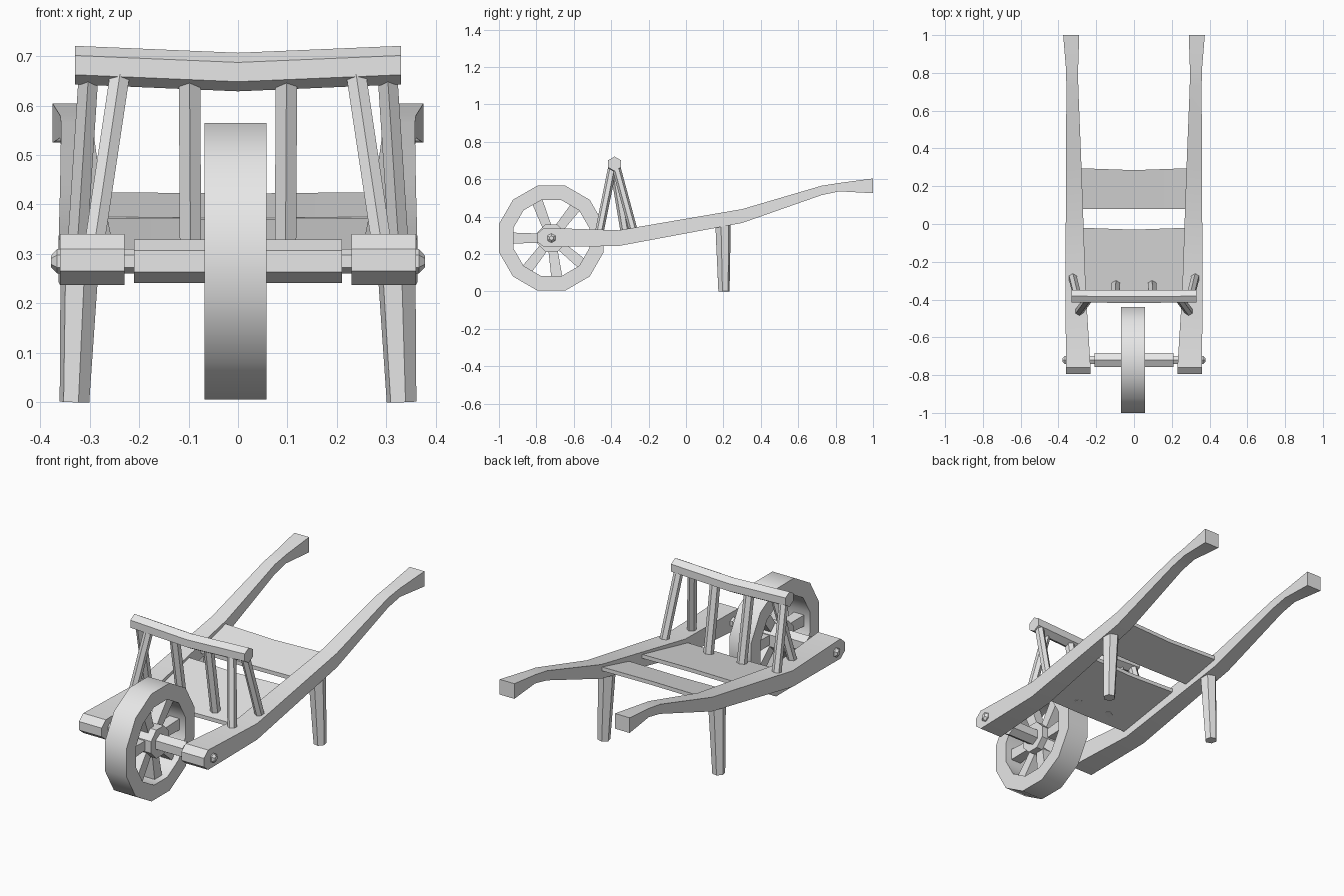
import bpy, bmesh
from math import radians, sin, cos, pi
from mathutils import Vector

if "Cube" in bpy.data.objects:
    bpy.data.objects.remove(bpy.data.objects["Cube"])

GREY = (0.8, 0.8, 0.8, 1)
mat = bpy.data.materials.new("plain_grey")
mat.use_nodes = True
mat.diffuse_color = GREY
mat.node_tree.nodes["Principled BSDF"].inputs["Base Color"].default_value = GREY


def loft(name, rings, closed=False):
    """Skin a list of equal point rings; cap the ends unless closed."""
    bm = bmesh.new()
    loops = [[bm.verts.new(p) for p in ring] for ring in rings]
    n = len(loops[0])
    pairs = list(zip(loops, loops[1:]))
    if closed:
        pairs.append((loops[-1], loops[0]))
    else:
        bm.faces.new(loops[0])
        bm.faces.new(loops[-1])
    for a, b in pairs:
        for i in range(n):
            j = (i + 1) % n
            bm.faces.new((a[i], a[j], b[j], b[i]))
    bmesh.ops.recalc_face_normals(bm, faces=bm.faces)
    mesh = bpy.data.meshes.new(name)
    bm.to_mesh(mesh)
    bm.free()
    mesh.shade_smooth()
    mesh.set_sharp_from_angle(angle=radians(35))
    mesh.materials.append(mat)
    ob = bpy.data.objects.new(name, mesh)
    bpy.context.collection.objects.link(ob)
    return ob


def tube(name, points, radii, sides=6, spin=90):
    """Faceted bar along points, one corner facing up (or along y if upright)."""
    points = [Vector(p) for p in points]
    d = (points[-1] - points[0]).normalized()
    ref = Vector((0, 1, 0)) if abs(d.z) > 0.7 else Vector((0, 0, 1))
    u = d.cross(ref).normalized()
    v = u.cross(d)
    angles = [radians(spin) + 2 * pi * i / sides for i in range(sides)]
    return loft(name, [[p + r * (u * cos(a) + v * sin(a)) for a in angles]
                       for p, r in zip(points, radii)])


def plank(name, y0, z0, y1, z1, thick, sag, bow):
    """Sloping board between the shafts, dipping in the middle."""
    rings = []
    for x in (-0.28, 0, 0.28):
        s, b = (sag, bow) if x == 0 else (0, 0)
        rings.append([(x, y0, z0 - s), (x, y1 - b, z1 - s),
                      (x, y1 - b, z1 - s - thick), (x, y0, z0 - s - thick)])
    return loft(name, rings)


AXLE_Y, AXLE_Z = -0.72, 0.285

# Wheel: tyre ring with twelve flats, hub and spokes
tyre = []
for i in range(12):
    a = radians(15 + 30 * i)
    tyre.append([(x, AXLE_Y + r * cos(a), AXLE_Z + r * sin(a))
                 for x, r in ((-0.068, 0.29), (0.058, 0.29),
                              (0.058, 0.21), (-0.068, 0.21))])
loft("wheel_tyre", tyre, closed=True)
tube("wheel_hub", [(-0.065, AXLE_Y, AXLE_Z), (0.055, AXLE_Y, AXLE_Z)],
     (0.08, 0.08), sides=8, spin=22.5)
for i, deg in enumerate((111, 52, 2, -40, -82, -128, 180)):
    a = radians(deg)
    spoke = [(-0.005, AXLE_Y + r * cos(a), AXLE_Z + r * sin(a)) for r in (0.05, 0.215)]
    tube(f"wheel_spoke_{i + 1}", spoke, (0.034, 0.042), sides=4, spin=45)

# Axle: thick bar between the shafts, thin pin through them
tube("axle_bar", [(-0.21, AXLE_Y, AXLE_Z), (0.21, AXLE_Y, AXLE_Z)], (0.044, 0.044))
tube("axle_pin", [(x, AXLE_Y, AXLE_Z) for x in (-0.378, -0.366, 0.366, 0.378)],
     (0.012, 0.025, 0.025, 0.012))

# Shaft sections: y, bottom, top, inner x, outer x
SHAFT = [(-0.795, 0.265, 0.31, 0.23, 0.36),
         (-0.76, 0.237, 0.34, 0.23, 0.36),
         (-0.36, 0.243, 0.327, 0.255, 0.363),
         (0.30, 0.366, 0.44, 0.278, 0.36),
         (0.725, 0.515, 0.565, 0.295, 0.358),
         (0.82, 0.535, 0.58, 0.296, 0.36),
         (1.0, 0.525, 0.604, 0.29, 0.375)]

for side, s in (("left", 1), ("right", -1)):
    loft(f"{side}_shaft", [[(s * xi, y, zb), (s * xo, y, zb), (s * xo, y, zt), (s * xi, y, zt)]
                           for y, zb, zt, xi, xo in SHAFT])
    # Tapered leg
    tube(f"{side}_leg", [(s * 0.331, 0.203, 0), (s * 0.317, 0.198, 0.37)],
         (0.031, 0.043), spin=75)
    # Rail spindles
    tube(f"{side}_inner_spindle", [(s * 0.096, -0.32, 0.29), (s * 0.098, -0.382, 0.66)],
         (0.025, 0.025))
    tube(f"{side}_front_spindle", [(s * 0.292, -0.465, 0.31), (s * 0.238, -0.392, 0.67)],
         (0.023, 0.023))
    tube(f"{side}_back_spindle", [(s * 0.325, -0.28, 0.32), (s * 0.302, -0.375, 0.67)],
         (0.023, 0.023))

# Head rail, dipping at the middle
tube("head_rail", [(-0.33, -0.382, 0.682), (0, -0.384, 0.668), (0.33, -0.382, 0.682)],
     (0.039, 0.039, 0.039))

# Floor boards
plank("front_board", -0.38, 0.30, -0.02, 0.373, 0.02, 0.003, 0.01)
plank("rear_board", 0.08, 0.375, 0.295, 0.425, 0.02, 0.003, 0.01)
